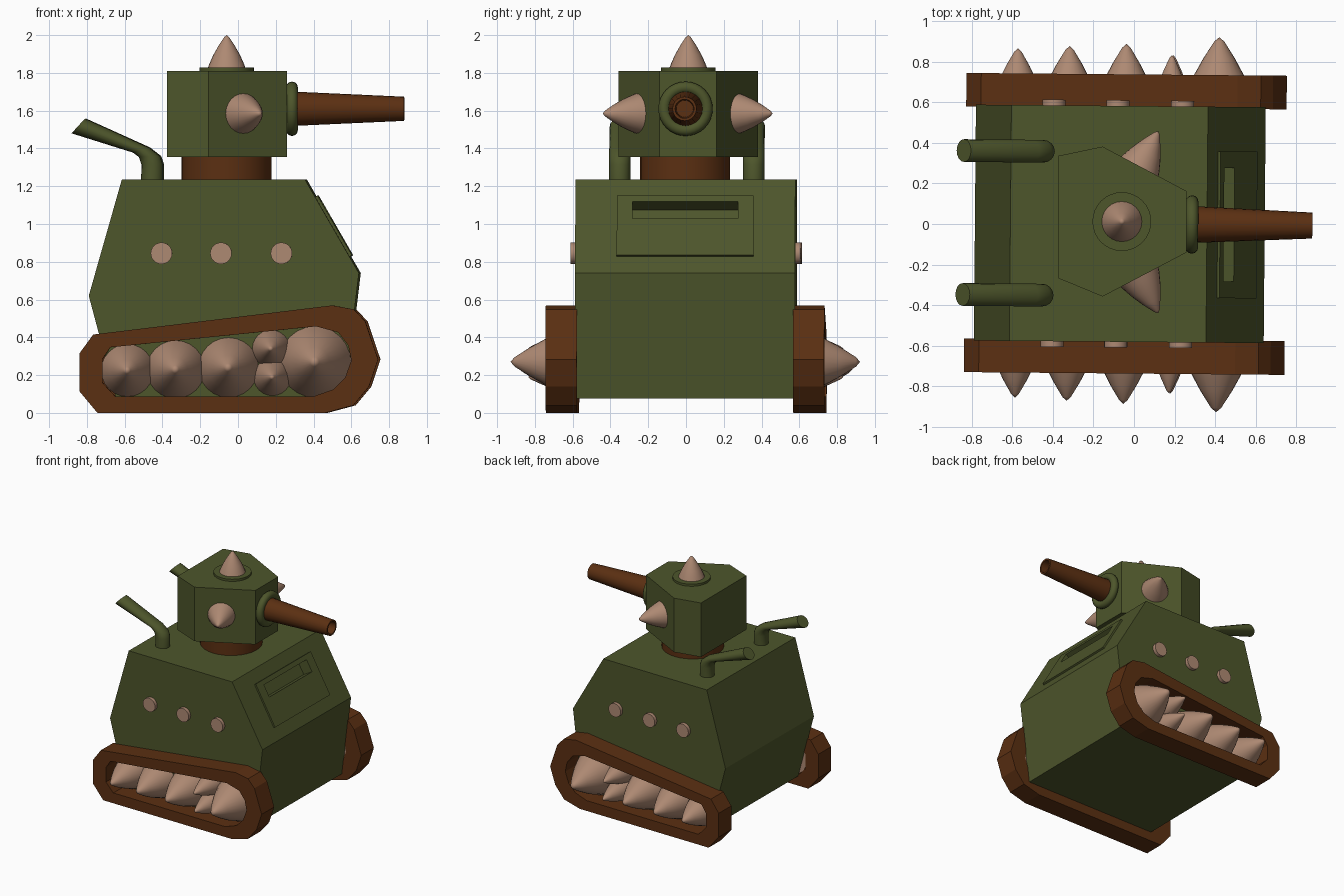
import bpy, bmesh
from math import cos, sin, pi, radians
from mathutils import Vector

if "Cube" in bpy.data.objects:
    bpy.data.objects.remove(bpy.data.objects["Cube"])


def material(name, rgb):
    m = bpy.data.materials.new(name)
    m.diffuse_color = (*rgb, 1)
    m.use_nodes = True
    m.node_tree.nodes["Principled BSDF"].inputs["Base Color"].default_value = m.diffuse_color
    return m


GREEN = material("army_green", (0.075, 0.092, 0.024))
BROWN = material("rust_brown", (0.105, 0.029, 0.006))
BONE = material("bone", (0.42, 0.25, 0.17))
TWIST = radians(-0.5)  # whole hull sits very slightly turned


def finish(name, bm, mat, smooth=None, twist=True):
    bmesh.ops.remove_doubles(bm, verts=bm.verts, dist=1e-5)
    bmesh.ops.recalc_face_normals(bm, faces=bm.faces)
    me = bpy.data.meshes.new(name)
    bm.to_mesh(me)
    bm.free()
    if smooth:
        me.shade_smooth()
        me.set_sharp_from_angle(angle=radians(smooth))
    me.materials.append(mat)
    ob = bpy.data.objects.new(name, me)
    bpy.context.collection.objects.link(ob)
    if twist:
        ob.rotation_euler.z = TWIST
    return ob


def loft(bm, rings, cap=True):
    loops = [[bm.verts.new(p) for p in r] for r in rings]
    n = len(loops[0])
    for a, b in zip(loops, loops[1:]):
        for i in range(n):
            j = (i + 1) % n
            bm.faces.new((a[i], a[j], b[j], b[i]))
    if cap:
        bm.faces.new(loops[0])
        bm.faces.new(loops[-1])


def revolve(name, profile, base, axis, mat, segs=24, smooth=35, twist=True):
    """Spin (radius, height) points round an axis starting at base."""
    q = Vector(axis).to_track_quat('Z', 'Y')
    rings = [[Vector(base) + q @ Vector((r * cos(2 * pi * i / segs), r * sin(2 * pi * i / segs), h))
              for i in range(segs)] for r, h in profile]
    bm = bmesh.new()
    loft(bm, rings, cap=False)
    bmesh.ops.dissolve_degenerate(bm, edges=bm.edges, dist=1e-6)
    return finish(name, bm, mat, smooth, twist)


def disc(r, h):
    return [(0, 0), (r, 0), (r, h), (0, h)]


def spike(name, base, tip, r, twist=True):
    d = Vector(tip) - Vector(base)
    shape = [(0, 0), (1, 0), (.88, .18), (.69, .42), (.41, .7), (.13, .94), (0, 1)]
    return revolve(name, [(r * a, d.length * h) for a, h in shape], base, d, BONE, 24, 50, twist)


# Hull: side profile extruded across y
hull_outline = [(-.61, 1.235), (.36, 1.235), (.645, .74), (.565, .077), (-.64, .077), (-.785, .62)]
bm = bmesh.new()
loft(bm, [[(x, y, z) for x, z in hull_outline] for y in (-.582, .582)])
hull = finish("hull", bm, GREEN)

# Front plate on the sloped face, with the vision slot cut through it
top, low = Vector((.36, 0, 1.235)), Vector((.645, 0, .74))
slope = (low - top).normalized()
normal = Vector((-slope.z, 0, slope.x))


def slope_box(name, d0, d1, half_width, h0, h1, mat):
    """Box on the slope: d along the slope, h along its normal."""
    bm = bmesh.new()
    loft(bm, [[top + slope * d + normal * h + Vector((0, y, 0))
               for d, y in ((d0, -half_width), (d1, -half_width), (d1, half_width), (d0, half_width))]
              for h in (h0, h1)])
    return finish(name, bm, mat)


plate = slope_box("front_plate", .105, .47, .362, -.01, .014, GREEN)
cutter = slope_box("slot_cutter", .143, .245, .28, -.075, .1, GREEN)
cutter.hide_render = True
for ob in (hull, plate):
    mod = ob.modifiers.new("slot", 'BOOLEAN')
    mod.operation, mod.solver, mod.object = 'DIFFERENCE', 'EXACT', cutter
    bpy.context.view_layer.objects.active = ob
    bpy.ops.object.modifier_apply(modifier=mod.name)
bpy.data.objects.remove(cutter)

# Tracks, teeth, bolts and exhausts on both sides
outer = [(-.833, .315), (-.76, .415), (.505, .569), (.62, .548), (.68, .484), (.748, .283),
         (.70, .14), (.617, .04), (.468, 0), (-.738, 0), (-.833, .114)]
inner = [(-.712, .283), (-.67, .347), (.42, .458), (.537, .426), (.59, .357), (.606, .278),
         (.574, .188), (.51, .124), (.405, .087), (-.643, .087), (-.712, .161)]
teeth = [(-.58, .225, .14, .862), (-.325, .23, .155, .875), (-.045, .24, .16, .888),
         (.18, .34, .10, .835), (.187, .19, .10, .835), (.413, .27, .19, .925)]
pipe_sections = [((-.51, 1.225), (-.394, 1.225)), ((-.508, 1.315), (-.394, 1.315)),
                 ((-.522, 1.355), (-.41, 1.36)), ((-.553, 1.378), (-.468, 1.405)),
                 ((-.878, 1.48), (-.807, 1.558))]
for side, s in (("front", -1), ("back", 1)):
    bm = bmesh.new()
    loft(bm, [[(x, s * y, z) for x, z in o] for o, y in
              ((inner, .572), (outer, .572), (outer, .738), (inner, .738), (inner, .572))], cap=False)
    finish(side + "_track", bm, BROWN)
    for i, (x, z, r, tip) in enumerate(teeth):
        spike(f"{side}_track_tooth_{i + 1}", (x, s * .578, z), (x, s * tip, z), r)
    for i, x in enumerate((-.4, -.085, .235)):
        revolve(f"{side}_bolt_{i + 1}", disc(.057, .04), (x, s * .57, .845), (0, s, 0), BONE)
    bm = bmesh.new()
    rings = []
    for a, b in pipe_sections:
        cx, cz, dx, dz = (a[0] + b[0]) / 2, (a[1] + b[1]) / 2, (b[0] - a[0]) / 2, (b[1] - a[1]) / 2
        rings.append([(cx + dx * cos(t), s * .355 + .056 * sin(t), cz + dz * cos(t))
                      for t in (2 * pi * i / 16 for i in range(16))])
    loft(bm, rings)
    finish(side + "_exhaust", bm, GREEN, 40)

# Turret neck, six-sided turret and roof hatch
revolve("turret_neck", disc(.238, .14), (-.06, -.005, 1.225), (0, 0, 1), BROWN, 32)
turret_outline = [(-.375, .336), (-.155, .382), (.26, .162), (.26, -.14), (-.155, -.358), (-.375, -.267)]
bm = bmesh.new()
loft(bm, [[(x, y, z) for x, y in turret_outline] for z in (1.355, 1.81)])
finish("turret", bm, GREEN, twist=False)
revolve("roof_hatch", disc(.145, .028), (-.06, .012, 1.8), (0, 0, 1), GREEN, 32, twist=False)

# Turret horns
spike("roof_horn", (-.06, .012, 1.82), (-.06, .012, 2), .102, False)
spike("front_horn", (.022, -.25, 1.585), (.12, -.44, 1.585), .11, False)
spike("back_horn", (.022, .27, 1.585), (.12, .458, 1.585), .11, False)

# Cannon with hollow muzzle and round collar
revolve("cannon_barrel", [(0, 0), (.093, 0), (.064, .635), (.05, .635), (.045, .5), (0, .5)],
        (.245, 0, 1.61), (1, 0, 0), BROWN, 20)
ring = [(.113 + .031 * cos(2 * pi * i / 12), .031 * sin(2 * pi * i / 12)) for i in range(13)]
revolve("cannon_collar", ring, (.286, 0, 1.61), (1, 0, 0), GREEN, 32, 60)
